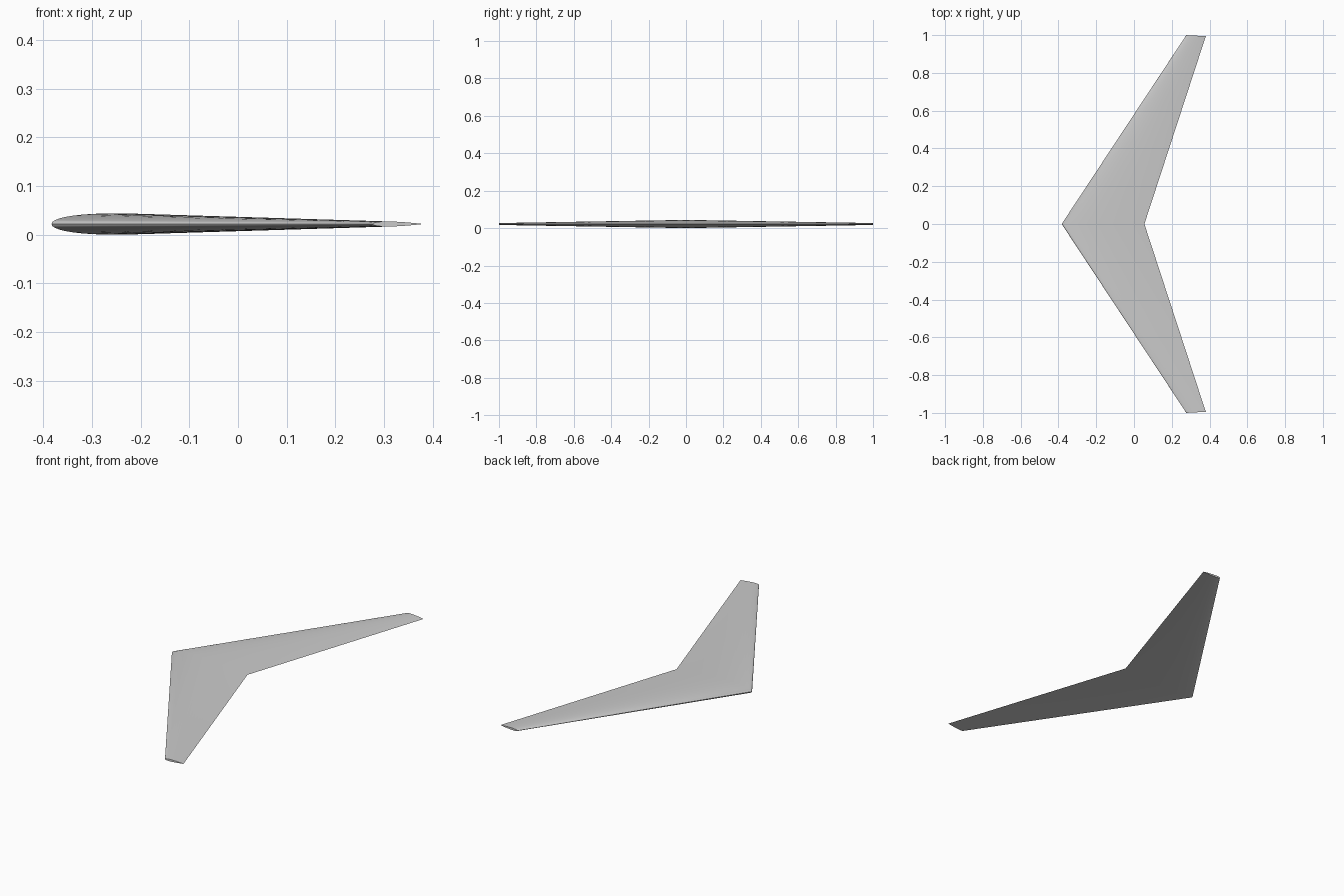
import bpy, bmesh, math

cube = bpy.data.objects.get("Cube")
if cube:
    bpy.data.objects.remove(cube)

STEPS = 24      # points along each surface of the profile
MID_Z = 0.022   # height of the chord plane
THICKNESS = 0.1 # profile thickness relative to chord


def half_thickness(t):
    """Symmetric airfoil with a closed trailing edge."""
    return 5 * THICKNESS * (0.2969 * math.sqrt(t) - 0.126 * t - 0.3516 * t**2
                            + 0.2843 * t**3 - 0.1036 * t**4)


def section(bm, lead_x, trail_x, lead_y, trail_y):
    """Closed profile loop: trailing edge, over the top, nose, back underneath."""
    chord = trail_x - lead_x
    loop = []
    for i in range(2 * STEPS):
        angle = math.pi * i / STEPS
        t = (1 + math.cos(angle)) / 2
        side = 1 if i <= STEPS else -1
        z = MID_Z + side * chord * max(half_thickness(t), 0)
        loop.append(bm.verts.new((lead_x + chord * t,
                                  lead_y + (trail_y - lead_y) * t, z)))
    return loop


# Swept wing lofted from tip to root to tip
bm = bmesh.new()
right_tip = section(bm, 0.277, 0.38, -1, -0.994)
root = section(bm, -0.383, 0.055, 0, 0)
left_tip = section(bm, 0.277, 0.38, 1, 0.994)
for a, b in ((right_tip, root), (root, left_tip)):
    for i in range(len(a)):
        j = (i + 1) % len(a)
        bm.faces.new((a[i], a[j], b[j], b[i]))

# Flat tip caps
bm.faces.new(right_tip)
bm.faces.new(left_tip)
bmesh.ops.recalc_face_normals(bm, faces=bm.faces)

mesh = bpy.data.meshes.new("swept_wing")
bm.to_mesh(mesh)
bm.free()
wing = bpy.data.objects.new("swept_wing", mesh)
bpy.context.collection.objects.link(wing)

# Plain grey finish
grey = bpy.data.materials.new("light_grey")
grey.use_nodes = True
colour = (0.6, 0.6, 0.6, 1)
grey.diffuse_color = colour
grey.node_tree.nodes["Principled BSDF"].inputs["Base Color"].default_value = colour
mesh.materials.append(grey)

# Smooth skin with sharp trailing edge and tips
bpy.ops.object.select_all(action="DESELECT")
wing.select_set(True)
bpy.context.view_layer.objects.active = wing
bpy.ops.object.shade_smooth_by_angle(angle=math.radians(40))
